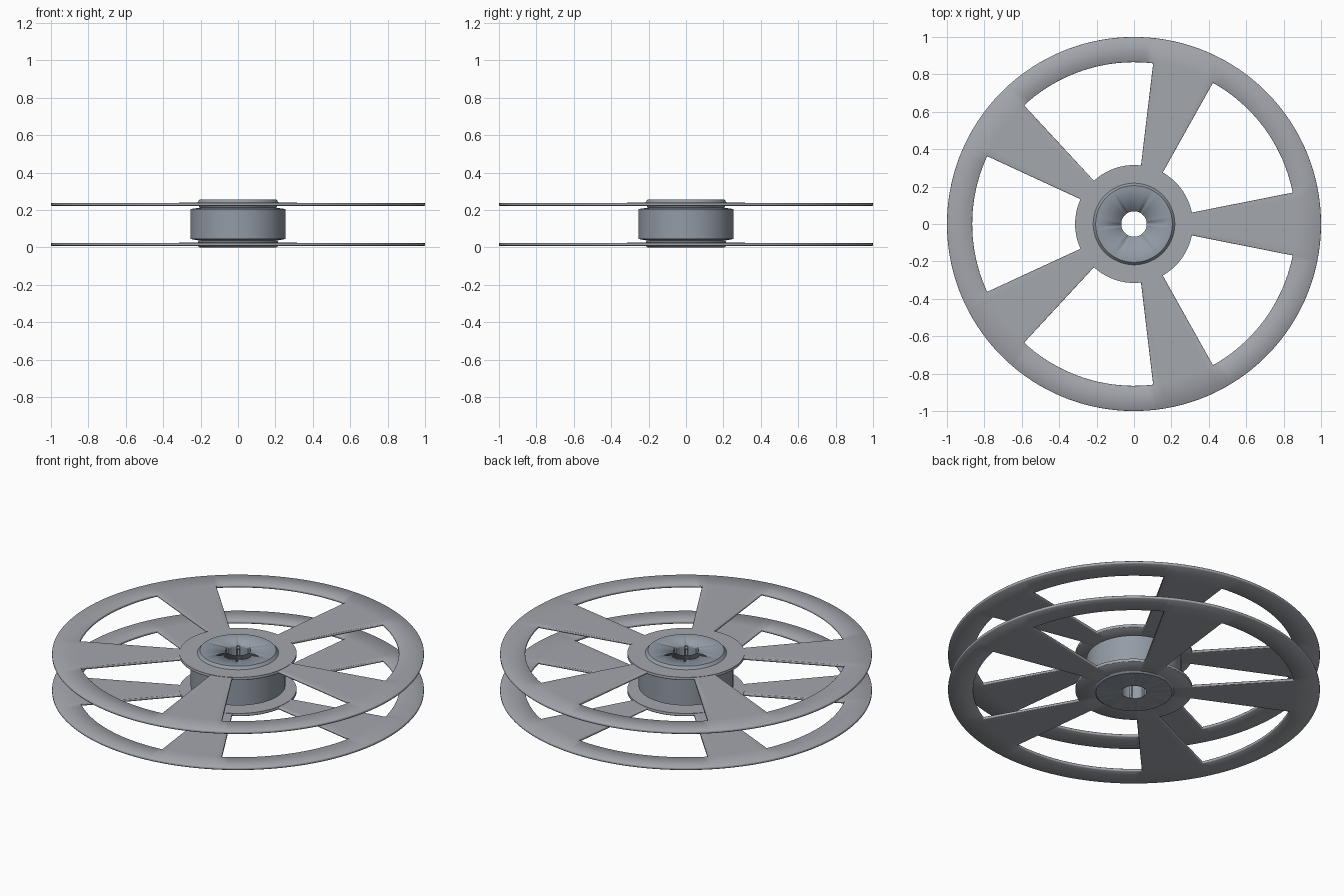
import bpy, bmesh, math

if "Cube" in bpy.data.objects:
    bpy.data.objects.remove(bpy.data.objects["Cube"])

SPOKES = 5
HALF_SPOKE = math.radians(11.2)
BORE = 0.068


def material(name, rgb):
    m = bpy.data.materials.new(name)
    m.diffuse_color = (*rgb, 1)
    m.use_nodes = True
    m.node_tree.nodes["Principled BSDF"].inputs["Base Color"].default_value = m.diffuse_color
    return m


flange_grey = material("flange grey", (0.37, 0.385, 0.42))
hub_grey = material("hub blue grey", (0.29, 0.33, 0.38))


def finish(name, bm, mat):
    me = bpy.data.meshes.new(name)
    bm.to_mesh(me)
    bm.free()
    me.materials.append(mat)
    ob = bpy.data.objects.new(name, me)
    bpy.context.collection.objects.link(ob)
    return ob


def lathe(name, profile, mat, segments=96, radius_rule=None, soft_rule=None):
    """Revolve a closed (radius, z) profile; soft_rule keeps chosen corners smooth."""
    bm = bmesh.new()
    rings = []
    for j in range(segments):
        a = 2 * math.pi * j / segments
        ring = []
        for r, z in profile:
            if radius_rule:
                r = radius_rule(r, z, j)
            ring.append(bm.verts.new((r * math.cos(a), r * math.sin(a), z)))
        rings.append(ring)
    n = len(profile)
    for j in range(segments):
        p, q = rings[j], rings[(j + 1) % segments]
        for i in range(n):
            k = (i + 1) % n
            bm.faces.new((p[i], q[i], q[k], p[k]))
    bmesh.ops.recalc_face_normals(bm, faces=bm.faces)
    for f in bm.faces:
        f.smooth = True
    for e in bm.edges:
        soft = soft_rule and all(soft_rule(v.co) for v in e.verts)
        e.smooth = bool(soft) or e.calc_face_angle(0) < math.radians(32)
    return finish(name, bm, mat)


# Flange: flat wheel with five windows, thickened and with softened edges
def flange(name, z, thickness):
    radii = [BORE + 0.01, 0.315, 0.865, 1.0]
    sector = 2 * math.pi / SPOKES
    angles, is_spoke = [], []
    for s in range(SPOKES):
        start = s * sector - HALF_SPOKE
        for i in range(8):
            angles.append(start + 2 * HALF_SPOKE * i / 8)
            is_spoke.append(True)
        for i in range(20):
            angles.append(start + 2 * HALF_SPOKE + (sector - 2 * HALF_SPOKE) * i / 20)
            is_spoke.append(False)
    bm = bmesh.new()
    grid = [[bm.verts.new((r * math.cos(a), r * math.sin(a), z)) for r in radii]
            for a in angles]
    for j in range(len(angles)):
        p, q = grid[j], grid[(j + 1) % len(angles)]
        for i in range(len(radii) - 1):
            if i != 1 or is_spoke[j]:
                bm.faces.new((p[i], p[i + 1], q[i + 1], q[i]))
    ob = finish(name, bm, flange_grey)
    solid = ob.modifiers.new("thickness", 'SOLIDIFY')
    solid.thickness = thickness
    solid.offset = -1
    bevel = ob.modifiers.new("soft edges", 'BEVEL')
    bevel.width = 0.003
    bevel.segments = 1
    bevel.limit_method = 'ANGLE'
    bevel.angle_limit = math.radians(50)
    bpy.ops.object.select_all(action='DESELECT')
    ob.select_set(True)
    bpy.context.view_layer.objects.active = ob
    bpy.ops.object.shade_smooth_by_angle(angle=math.radians(30))


flange("lower_flange", 0.024, 0.016)
flange("upper_flange", 0.238, 0.016)

# Slightly raised collars where the spokes meet the hub
for name, lo, hi in (("lower_collar", 0.01, 0.026), ("upper_collar", 0.224, 0.240)):
    lathe(name, [(0.09, lo), (0.315, lo), (0.315, hi), (0.09, hi)], flange_grey)


# Hub: winding drum, end bosses and a keyed bore
def keyed(r, z, j):
    if r <= BORE and 0.015 < z < 0.24 and j % 16 < 3:
        return r + 0.014
    return r


hub_profile = [
    (BORE, 0.0), (0.205, 0.0), (0.215, 0.008), (0.215, 0.03),
    (0.205, 0.036), (0.255, 0.045), (0.255, 0.205), (0.205, 0.212),
    (0.212, 0.225), (0.220, 0.238), (0.205, 0.255), (BORE, 0.255),
    (BORE, 0.239), (BORE, 0.236), (BORE, 0.02), (BORE, 0.016),
]
lathe("hub", hub_profile, hub_grey, radius_rule=keyed,
      soft_rule=lambda co: co.z > 0.25 and co.xy.length < 0.1)

# Flat plate facing the underside of the hub
lathe("lower_hub_plate", [(BORE + 0.002, -0.0), (0.204, -0.0),
                          (0.204, 0.004), (BORE + 0.002, 0.004)], flange_grey)
